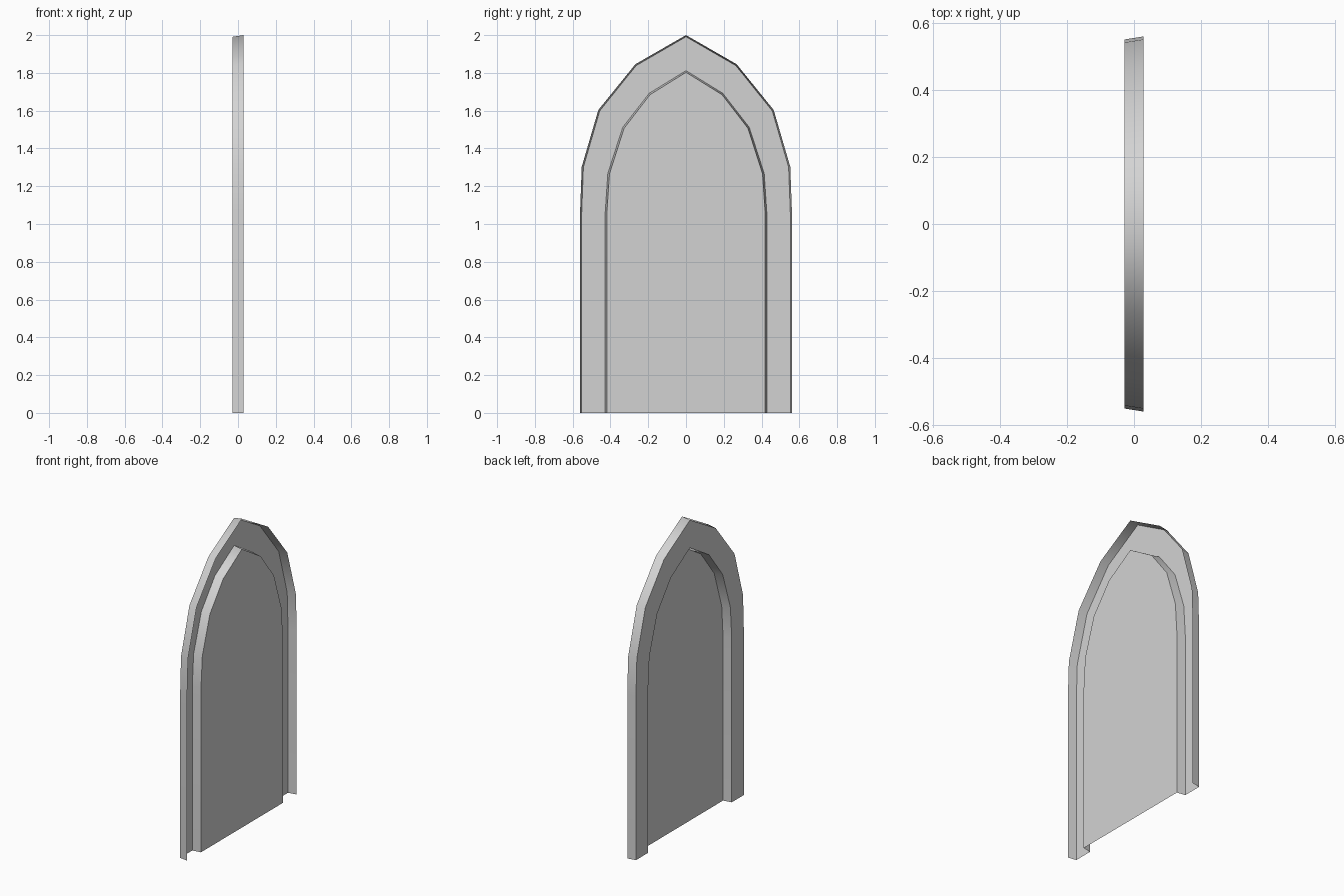
import bpy
import math

if "Cube" in bpy.data.objects:
    bpy.data.objects.remove(bpy.data.objects["Cube"], do_unlink=True)

HALF_DEPTH = 0.028
DRAFT = 0.009
SPRING = 1.06  # height where the arch begins

# Half arches as (y, z), from the floor up to the point
OUTER = [(0.561, 0), (0.561, SPRING), (0.552, 1.303), (0.464, 1.604), (0.268, 1.846), (0, 2.0)]
INNER = [(0.428, 0), (0.428, SPRING), (0.414, 1.268), (0.335, 1.512), (0.195, 1.692), (0, 1.812)]

grey = bpy.data.materials.new("plain grey")
grey.use_nodes = True
colour = (0.65, 0.65, 0.65, 1)
grey.diffuse_color = colour
grey.node_tree.nodes["Principled BSDF"].inputs["Base Color"].default_value = colour


def arch(half, x, inset=0.0):
    """Full arch outline at depth x, drawn in slightly by the inset."""
    ky = 1 - inset / half[0][0]
    kz = 1 - inset / (half[-1][1] - SPRING)
    pts = [(y * ky, z if z <= SPRING else SPRING + (z - SPRING) * kz) for y, z in half]
    pts += [(-y, z) for y, z in reversed(pts[:-1])]
    return [(x, y, z) for y, z in pts]


def add_part(name, verts, faces):
    mesh = bpy.data.meshes.new(name)
    mesh.from_pydata(verts, [], faces)
    mesh.materials.append(grey)
    obj = bpy.data.objects.new(name, mesh)
    bpy.context.collection.objects.link(obj)
    bpy.ops.object.select_all(action='DESELECT')
    obj.select_set(True)
    bpy.context.view_layer.objects.active = obj
    bpy.ops.object.shade_smooth_by_angle(angle=math.radians(65))


def strip(name, a, b):
    """Band of quads between two arches, open at the floor."""
    n = len(a)
    add_part(name, a + b, [(i, i + 1, n + i + 1, n + i) for i in range(n - 1)])


rim = arch(OUTER, HALF_DEPTH)
frame_edge = arch(OUTER, -HALF_DEPTH, DRAFT)
opening = arch(INNER, -HALF_DEPTH)
panel_edge = arch(INNER, HALF_DEPTH, DRAFT)

# Outer flange, recessed frame, inner reveal and raised panel
strip("outer_flange", rim, frame_edge)
strip("arch_frame", frame_edge, opening)
strip("inner_reveal", opening, panel_edge)
add_part("door_panel", panel_edge, [tuple(range(len(panel_edge)))])
